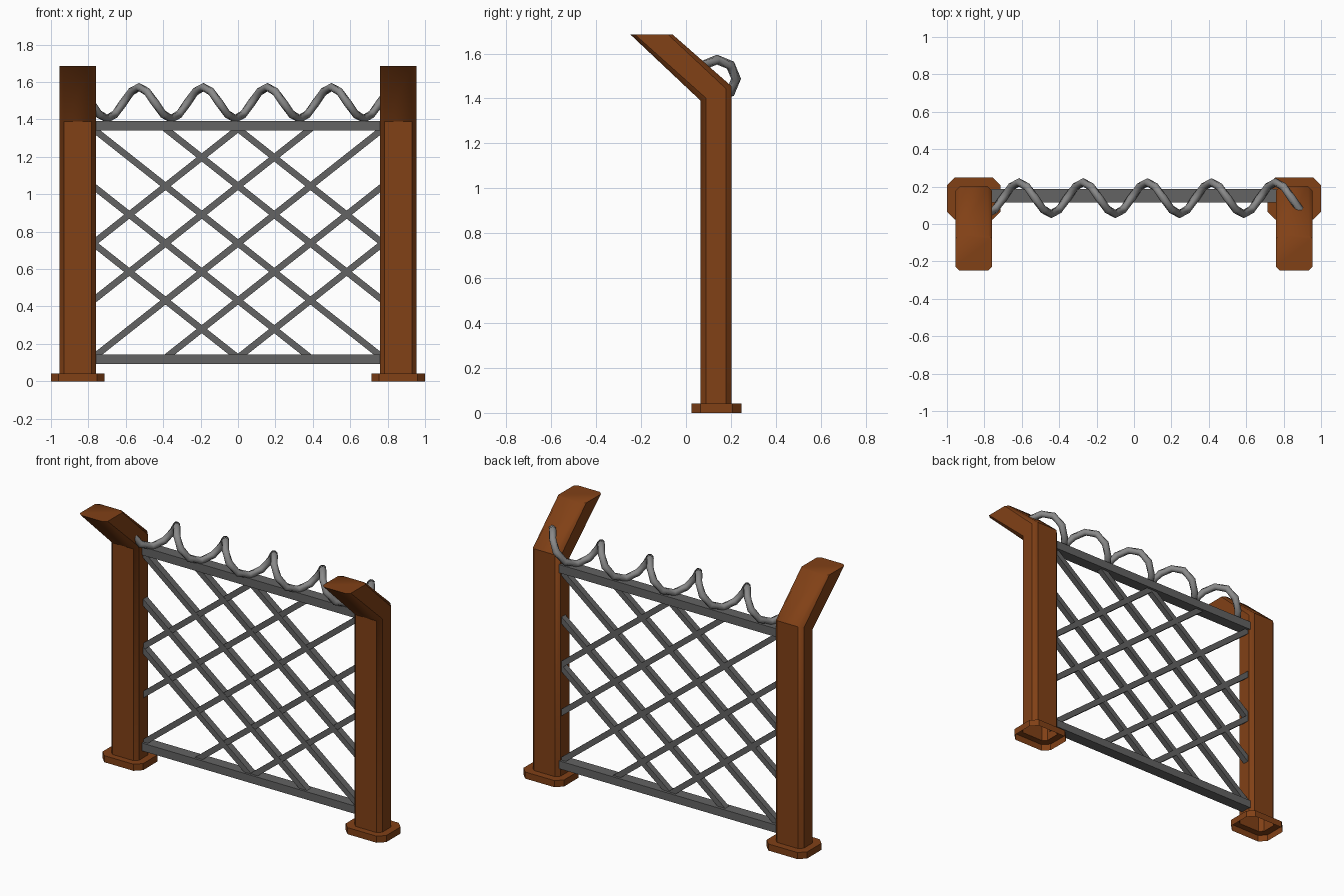
import bpy, bmesh, math
from mathutils import Vector

if "Cube" in bpy.data.objects:
    bpy.data.objects.remove(bpy.data.objects["Cube"])


def material(name, rgb):
    m = bpy.data.materials.new(name)
    m.diffuse_color = (*rgb, 1)
    m.use_nodes = True
    m.node_tree.nodes["Principled BSDF"].inputs["Base Color"].default_value = m.diffuse_color
    return m


RUST = material("rust_brown", (0.22, 0.052, 0.008))
DARK = material("dark_grey", (0.125, 0.125, 0.125))
LIGHT = material("light_grey", (0.25, 0.25, 0.25))


def finish(bm, name, mat, angle=None):
    bmesh.ops.recalc_face_normals(bm, faces=bm.faces)
    me = bpy.data.meshes.new(name)
    bm.to_mesh(me)
    bm.free()
    ob = bpy.data.objects.new(name, me)
    bpy.context.collection.objects.link(ob)
    me.materials.append(mat)
    if angle:
        bpy.ops.object.select_all(action='DESELECT')
        ob.select_set(True)
        bpy.context.view_layer.objects.active = ob
        bpy.ops.object.shade_smooth_by_angle(angle=math.radians(angle))
    return ob


def loft(bm, rings, cap_start=True, cap_end=True):
    rows = [[bm.verts.new(p) for p in r] for r in rings]
    n = len(rows[0])
    for a, b in zip(rows, rows[1:]):
        for i in range(n):
            j = (i + 1) % n
            bm.faces.new((a[i], a[j], b[j], b[i]))
    if cap_start:
        bm.faces.new(rows[0][::-1])
    if cap_end:
        bm.faces.new(rows[-1])


def octagon(cx, hx, y0, y1, z0, z1, c):
    """Rectangle with cut corners; height runs from z0 at y0 to z1 at y1."""
    a, b = cx - hx, cx + hx
    pts = [(a + c, y0), (b - c, y0), (b, y0 + c), (b, y1 - c),
           (b - c, y1), (a + c, y1), (a, y1 - c), (a, y0 + c)]
    return [(x, y, z0 + (z1 - z0) * (y - y0) / (y1 - y0)) for x, y in pts]


# Posts: spread foot, straight shaft, arm bent forward, hollow underneath
for side, label in ((-1, "left"), (1, "right")):
    cx = side * 0.857
    bm = bmesh.new()
    loft(bm, [octagon(cx, 0.143, 0.025, 0.248, 0, 0, 0.04),
              octagon(cx, 0.143, 0.025, 0.248, 0.042, 0.042, 0.04),
              octagon(cx, 0.098, 0.065, 0.202, 0.042, 0.042, 0.024),
              octagon(cx, 0.098, 0.065, 0.202, 1.39, 1.455, 0.024),
              octagon(cx, 0.098, -0.248, -0.06, 1.685, 1.685, 0.02)],
         cap_start=False)
    finish(bm, label + "_post", RUST, 44)


def prism(bm, pts_xz, y0, y1):
    loft(bm, [[(x, y, z) for x, z in pts_xz] for y in (y0, y1)])


# Rails
for name, z0, z1 in (("bottom_rail", 0.092, 0.142), ("top_rail", 1.34, 1.393)):
    bm = bmesh.new()
    prism(bm, [(-0.765, z0), (0.765, z0), (0.765, z1), (-0.765, z1)], 0.115, 0.187)
    finish(bm, name, DARK)

# Diagonal lattice: five bars each way, ends tucked into rails and posts
SLOPE, LO, HI, W = 0.79, 0.118, 1.364, 0.022
for s, name, depth in ((-1, "falling_bars", 0.021), (1, "rising_bars", 0.019)):
    bm = bmesh.new()
    for k in range(-2, 3):
        mid = 0.738 + k * 0.306
        ends = sorted(((LO - mid) / (s * SLOPE), (HI - mid) / (s * SLOPE)))
        xa, xb = max(ends[0], -0.765), min(ends[1], 0.765)
        za, zb = mid + s * SLOPE * xa, mid + s * SLOPE * xb
        prism(bm, [(xa, za - W), (xb, zb - W), (xb, zb + W), (xa, za + W)],
              0.15 - depth, 0.15 + depth)
    finish(bm, name, DARK)

# Wire coil: eight-sided tube swept along a helix of eight steps per turn
PITCH, R, TUBE = 0.343, 0.085, 0.022


def helix(i):
    t = i * math.pi / 4
    return Vector((-0.70 + PITCH * i / 8, 0.138 + R * math.sin(t),
                   1.488 - R * math.cos(t)))


rings = []
for i in range(-2, 38):
    p = helix(i)
    tangent = (helix(i + 1) - helix(i - 1)).normalized()
    t = i * math.pi / 4
    out = Vector((0, math.sin(t), -math.cos(t)))
    across = tangent.cross(out).normalized()
    rings.append([p + TUBE * (math.cos(a) * out + math.sin(a) * across)
                  for a in (j * math.pi / 4 for j in range(8))])
bm = bmesh.new()
loft(bm, rings)
finish(bm, "wire_coil", LIGHT, 60)
